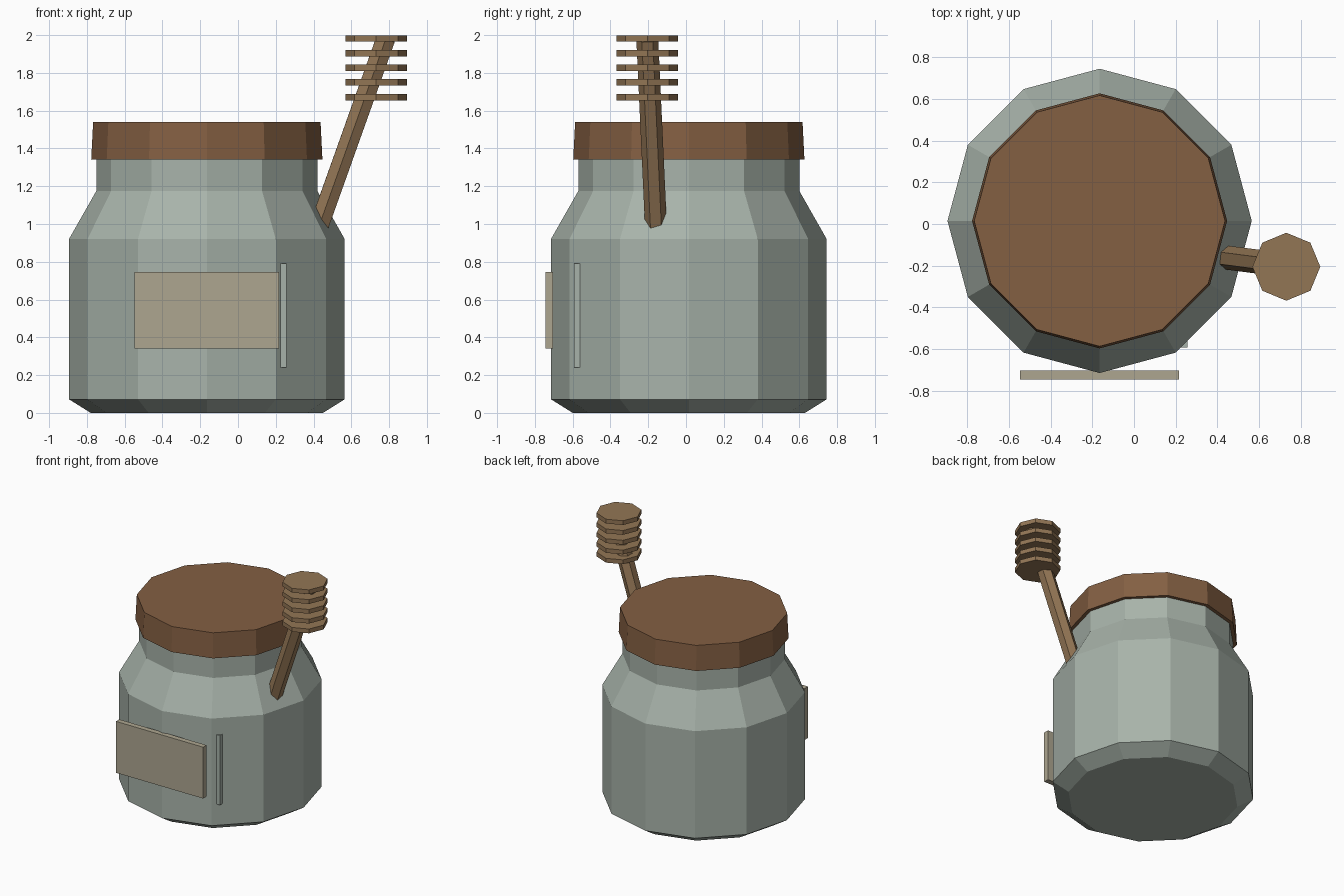
import bpy, bmesh, math
from mathutils import Vector

if "Cube" in bpy.data.objects:
    bpy.data.objects.remove(bpy.data.objects["Cube"])

CX, CY = -0.165, 0.015   # jar axis


def material(name, rgb):
    m = bpy.data.materials.new(name)
    m.diffuse_color = (*rgb, 1)
    m.use_nodes = True
    m.node_tree.nodes["Principled BSDF"].inputs["Base Color"].default_value = m.diffuse_color
    return m


GLASS = material("glass", (0.39, 0.45, 0.40))
LID = material("lid_wood", (0.23, 0.115, 0.055))
WOOD = material("light_wood", (0.29, 0.18, 0.09))
PAPER = material("paper", (0.42, 0.38, 0.28))


def finish(name, bm, mat, loc=(0, 0, 0)):
    bmesh.ops.recalc_face_normals(bm, faces=bm.faces)
    me = bpy.data.meshes.new(name)
    bm.to_mesh(me)
    bm.free()
    me.materials.append(mat)
    ob = bpy.data.objects.new(name, me)
    ob.location = loc
    bpy.context.collection.objects.link(ob)
    return ob


def lathe(name, profile, sides, mat, loc, phase=0):
    """Closed faceted solid from (radius, z) points."""
    bm = bmesh.new()
    rings = [[bm.verts.new((r * math.cos(phase + math.tau * i / sides),
                            r * math.sin(phase + math.tau * i / sides), z))
              for i in range(sides)] for r, z in profile]
    for a, b in zip(rings, rings[1:]):
        for i in range(sides):
            j = (i + 1) % sides
            bm.faces.new((a[i], a[j], b[j], b[i]))
    bm.faces.new(rings[0][::-1])
    bm.faces.new(rings[-1])
    return finish(name, bm, mat, loc)


def box(name, lo, hi, mat):
    bm = bmesh.new()
    bmesh.ops.create_cube(bm, size=1)
    lo, hi = Vector(lo), Vector(hi)
    bmesh.ops.scale(bm, vec=hi - lo, verts=bm.verts)
    return finish(name, bm, mat, (lo + hi) / 2)


# Jar body and lid
lathe("jar_body", [(0.615, 0), (0.73, 0.072), (0.73, 0.92), (0.585, 1.175), (0.585, 1.36)],
      12, GLASS, (CX, CY, 0))
lathe("lid", [(0.612, 1.342), (0.602, 1.54)], 12, LID, (CX, CY, 0))

# Front label and the thin glass highlight beside it
box("label", (-0.548, -0.745, 0.34), (0.216, -0.703, 0.747), PAPER)
box("glass_highlight", (0.19, -0.592, 0.24), (0.256, -0.555, 0.79), GLASS)

# Dipper handle, leaning outwards from the shoulder
top, low = Vector((0.782, -0.205, 1.98)), Vector((0.411, -0.157, 0.94))
handle = lathe("dipper_handle", [(0.058, 0), (0.058, (top - low).length)], 6, WOOD, low, math.pi / 2)
handle.rotation_euler = (top - low).to_track_quat('Z', 'X').to_euler()
handle.rotation_euler = Vector((0, 0, 1)).rotation_difference((top - low).normalized()).to_euler()

# Dipper head discs
for i in range(5):
    z = 1.655 + 0.0775 * i
    lathe(f"dipper_disc_{i + 1}", [(0.163, z), (0.163, z + 0.034)], 8, WOOD, (0.731, -0.205, 0))
